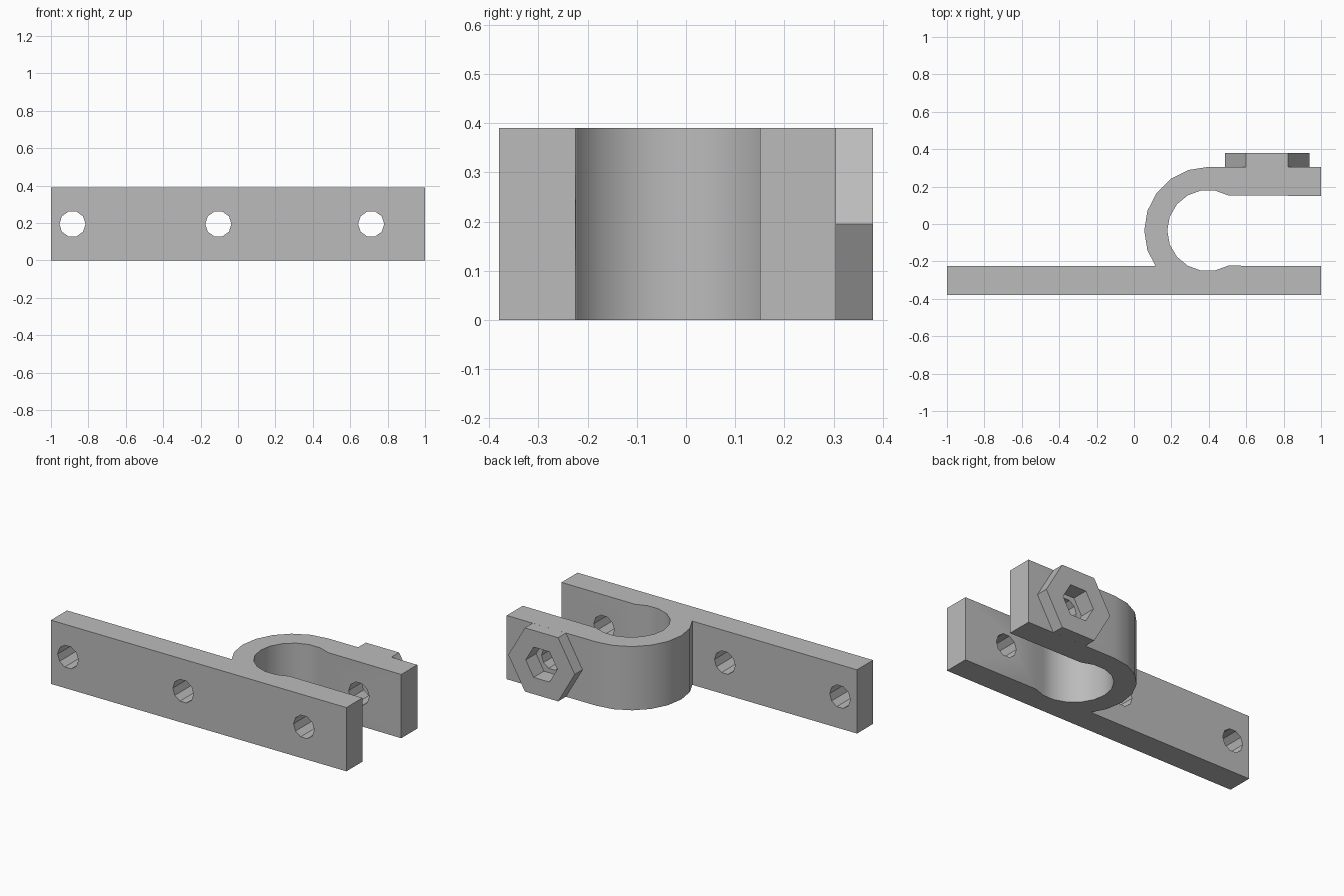
import bpy
import bmesh
from math import sin, cos, radians, pi
from mathutils import Matrix

cube = bpy.data.objects.get("Cube")
if cube:
    bpy.data.objects.remove(cube, do_unlink=True)

HEIGHT = 0.39
MID = HEIGHT / 2
BAR_BACK, ARM_FRONT, ARM_BACK, NUT_BACK = -0.225, 0.15, 0.305, 0.38
BOLT_X = 0.712

steel = bpy.data.materials.new("grey_steel")
steel.use_nodes = True
GREY = (0.5, 0.5, 0.5, 1)
steel.diffuse_color = GREY
steel.node_tree.nodes["Principled BSDF"].inputs["Base Color"].default_value = GREY


def make_object(name, bm):
    bmesh.ops.recalc_face_normals(bm, faces=bm.faces)
    mesh = bpy.data.meshes.new(name)
    bm.to_mesh(mesh)
    bm.free()
    mesh.materials.append(steel)
    obj = bpy.data.objects.new(name, mesh)
    bpy.context.collection.objects.link(obj)
    return obj


def prism(name, sides, radius, x, y0, y1):
    """Regular prism lying along y, with a corner pointing to +x."""
    bm = bmesh.new()
    bmesh.ops.create_cone(bm, cap_ends=True, segments=sides, radius1=radius,
                          radius2=radius, depth=y1 - y0)
    bmesh.ops.rotate(bm, verts=bm.verts, matrix=Matrix.Rotation(pi / 2, 3, "Z"))
    bmesh.ops.rotate(bm, verts=bm.verts, matrix=Matrix.Rotation(pi / 2, 3, "X"))
    # turn the section so that a corner lies exactly on the x axis
    if sides % 4:
        bmesh.ops.rotate(bm, verts=bm.verts, matrix=Matrix.Rotation(pi / 2, 3, "Y"))
    top = max(v.co.x for v in bm.verts)
    if top < radius * 0.999:
        bmesh.ops.rotate(bm, verts=bm.verts, matrix=Matrix.Rotation(pi / sides, 3, "Y"))
    bmesh.ops.translate(bm, verts=bm.verts, vec=(x, (y0 + y1) / 2, MID))
    return make_object(name, bm)


def arc(radius, start, end, step):
    return [(0.395 + radius * cos(radians(a)), -0.035 + radius * sin(radians(a)))
            for a in range(start, end, step)]


def cut(obj, cutter):
    mod = obj.modifiers.new("cut", "BOOLEAN")
    mod.operation = "DIFFERENCE"
    mod.solver = "EXACT"
    mod.object = cutter
    bpy.context.view_layer.objects.active = obj
    bpy.ops.object.modifier_apply(modifier=mod.name)


# Bar, round loop and arm as one extruded profile
profile = [(-1, -NUT_BACK), (1, -NUT_BACK), (1, BAR_BACK)]
profile += arc(0.217, 300, 59, -20)
profile += [(1, ARM_FRONT), (1, ARM_BACK)]
profile += arc(0.34, 90, 199, 18)
profile += [(0.115, BAR_BACK), (-1, BAR_BACK)]
bm = bmesh.new()
face = bm.faces.new([bm.verts.new((x, y, 0)) for x, y in profile])
ext = bmesh.ops.extrude_face_region(bm, geom=[face])
bmesh.ops.translate(bm, vec=(0, 0, HEIGHT),
                    verts=[g for g in ext["geom"] if isinstance(g, bmesh.types.BMVert)])
clamp = make_object("clamp_bracket", bm)

# Hexagonal nut on the back of the arm
nut = prism("hex_nut", 6, 0.225, BOLT_X, ARM_BACK, NUT_BACK)

# Bolt holes and the hexagonal socket
cutters = [prism("hole_cutter", 10, 0.07, x, -0.5, 0.0) for x in (-0.885, -0.105)]
cutters.append(prism("bolt_cutter", 10, 0.07, BOLT_X, -0.5, 0.5))
socket = prism("socket_cutter", 6, 0.107, BOLT_X, 0.28, 0.5)
for cutter in cutters + [socket]:
    cut(clamp, cutter)
cut(nut, socket)
for cutter in cutters + [socket]:
    bpy.data.objects.remove(cutter, do_unlink=True)

# Smooth loop, crisp edges elsewhere
for obj in (clamp, nut):
    bpy.ops.object.select_all(action="DESELECT")
    obj.select_set(True)
    bpy.context.view_layer.objects.active = obj
    bpy.ops.object.shade_smooth_by_angle(angle=radians(30))
